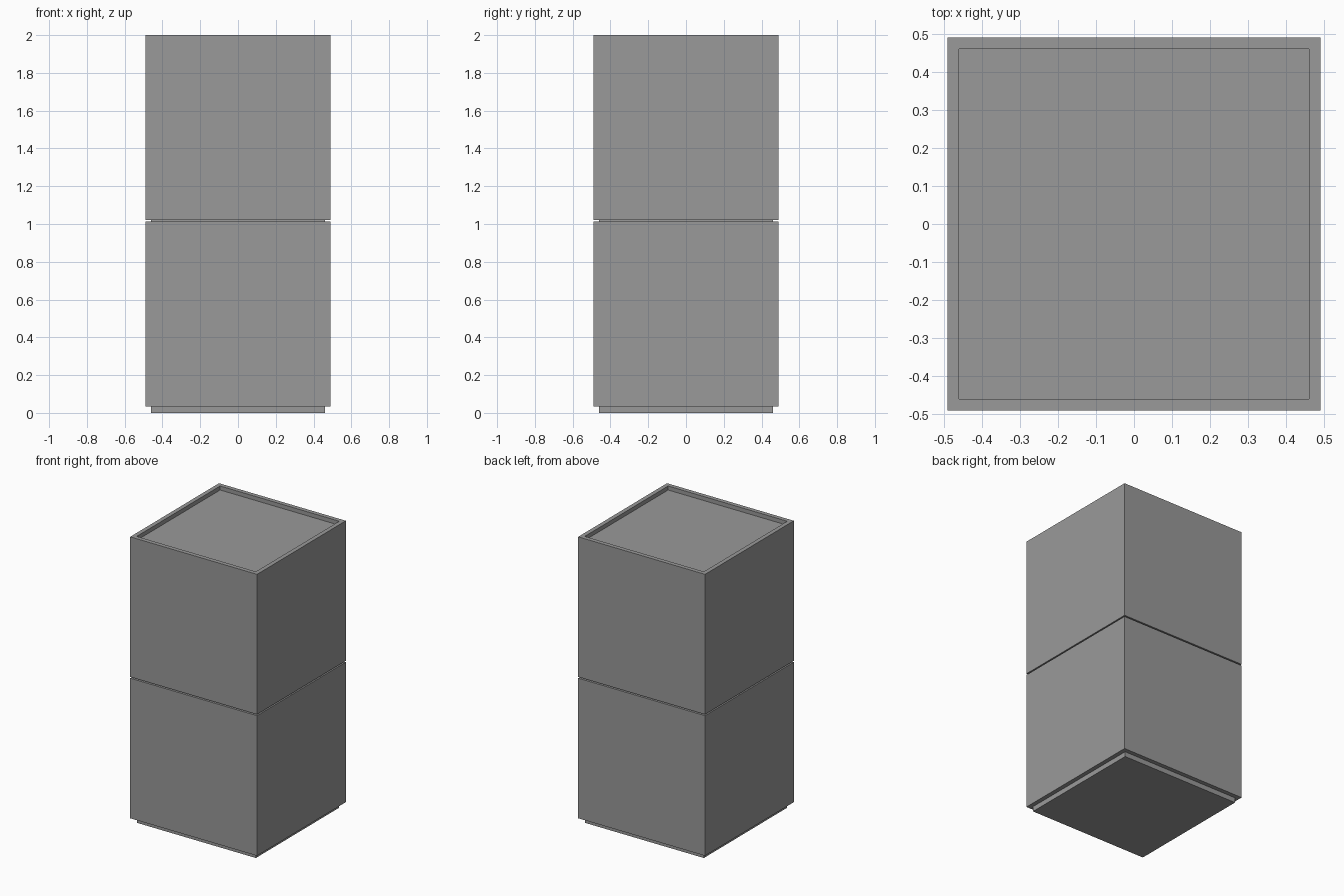
import bpy, bmesh

cube = bpy.data.objects.get("Cube")
if cube:
    bpy.data.objects.remove(cube, do_unlink=True)

# One matte grey for everything
GREY = (0.32, 0.32, 0.32, 1)
grey = bpy.data.materials.new("matte grey")
grey.use_nodes = True
grey.diffuse_color = GREY
bsdf = grey.node_tree.nodes["Principled BSDF"]
bsdf.inputs["Base Color"].default_value = GREY
bsdf.inputs["Roughness"].default_value = 0.8

HALF, LIP = 0.49, 0.03          # half width of a box, rim thickness
FOOT, BODY, RECESS = 0.035, 0.978, 0.028
PITCH = 2 - FOOT - BODY         # height between stacked boxes


def stacking_box(name, base):
    """Square box with an inset foot below and a rimmed recess on top."""
    bm = bmesh.new()
    bmesh.ops.create_cube(bm, size=1)
    for v in bm.verts:
        v.co.x *= 2 * HALF
        v.co.y *= 2 * HALF
        v.co.z = FOOT + BODY * (v.co.z + 0.5)
    # Inset the top and bottom, then sink the lid and push out the foot
    for up, move in ((1, -RECESS), (-1, -FOOT)):
        bm.normal_update()
        cap = [f for f in bm.faces if f.normal.z * up > 0.9]
        bmesh.ops.inset_region(bm, faces=cap, thickness=LIP, use_even_offset=True)
        new = bmesh.ops.extrude_face_region(bm, geom=cap)["geom"]
        bmesh.ops.delete(bm, geom=cap, context="FACES_ONLY")
        verts = [g for g in new if isinstance(g, bmesh.types.BMVert)]
        bmesh.ops.translate(bm, verts=verts, vec=(0, 0, move))
    bmesh.ops.recalc_face_normals(bm, faces=bm.faces)
    mesh = bpy.data.meshes.new(name)
    bm.to_mesh(mesh)
    bm.free()
    mesh.materials.append(grey)
    obj = bpy.data.objects.new(name, mesh)
    obj.location.z = base
    bpy.context.collection.objects.link(obj)


stacking_box("lower_box", 0)
stacking_box("upper_box", PITCH)
